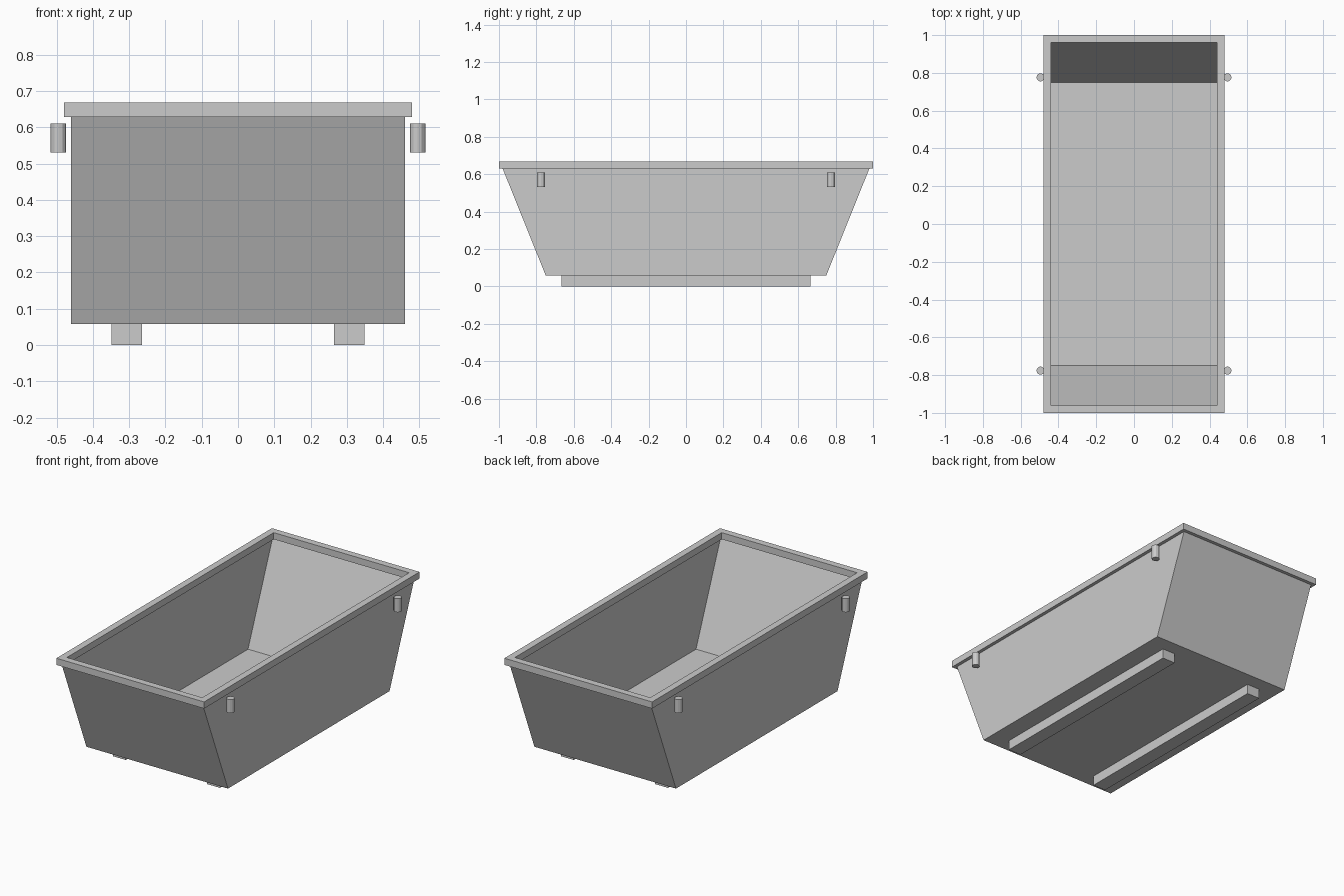
import bpy, bmesh

if "Cube" in bpy.data.objects:
    bpy.data.objects.remove(bpy.data.objects["Cube"])

BASE_Z, RIM_Z, TOP_Z = 0.058, 0.629, 0.668


def finish(name, bm):
    bmesh.ops.recalc_face_normals(bm, faces=bm.faces[:])
    mesh = bpy.data.meshes.new(name)
    bm.to_mesh(mesh)
    bm.free()
    obj = bpy.data.objects.new(name, mesh)
    bpy.context.collection.objects.link(obj)
    return obj


def rect(bm, hx, hy, z):
    return [bm.verts.new((sx * hx, sy * hy, z))
            for sx, sy in ((-1, -1), (1, -1), (1, 1), (-1, 1))]


def bridge(bm, a, b):
    for i in range(4):
        j = (i + 1) % 4
        bm.faces.new((a[i], a[j], b[j], b[i]))


# Open thin-walled tub with sloping ends
bm = bmesh.new()
floor = rect(bm, 0.46, 0.75, BASE_Z)
bridge(bm, floor, rect(bm, 0.46, 0.98, RIM_Z))
bm.faces.new(floor[::-1])
tub = finish("tub_shell", bm)

# Rectangular rim frame around the opening
bm = bmesh.new()
loops = [rect(bm, 0.48, 1.0, RIM_Z), rect(bm, 0.48, 1.0, TOP_Z),
         rect(bm, 0.44, 0.96, TOP_Z), rect(bm, 0.44, 0.96, RIM_Z)]
for k in range(4):
    bridge(bm, loops[k], loops[(k + 1) % 4])
finish("rim", bm)

for side, sx in (("left", -1), ("right", 1)):
    # Long skid under the floor
    bm = bmesh.new()
    bmesh.ops.create_cube(bm, size=1)
    bmesh.ops.scale(bm, vec=(0.084, 1.33, BASE_Z), verts=bm.verts)
    skid = finish(side + "_skid", bm)
    skid.location = (sx * 0.306, 0, BASE_Z / 2)

    # Upright lifting lugs near the ends
    for end, sy in (("front", -1), ("back", 1)):
        bm = bmesh.new()
        bmesh.ops.create_cone(bm, cap_ends=True, segments=12, radius1=0.0215,
                              radius2=0.0215, depth=0.08)
        lug = finish(f"{end}_{side}_lug", bm)
        lug.location = (sx * 0.495, sy * 0.776, 0.57)
